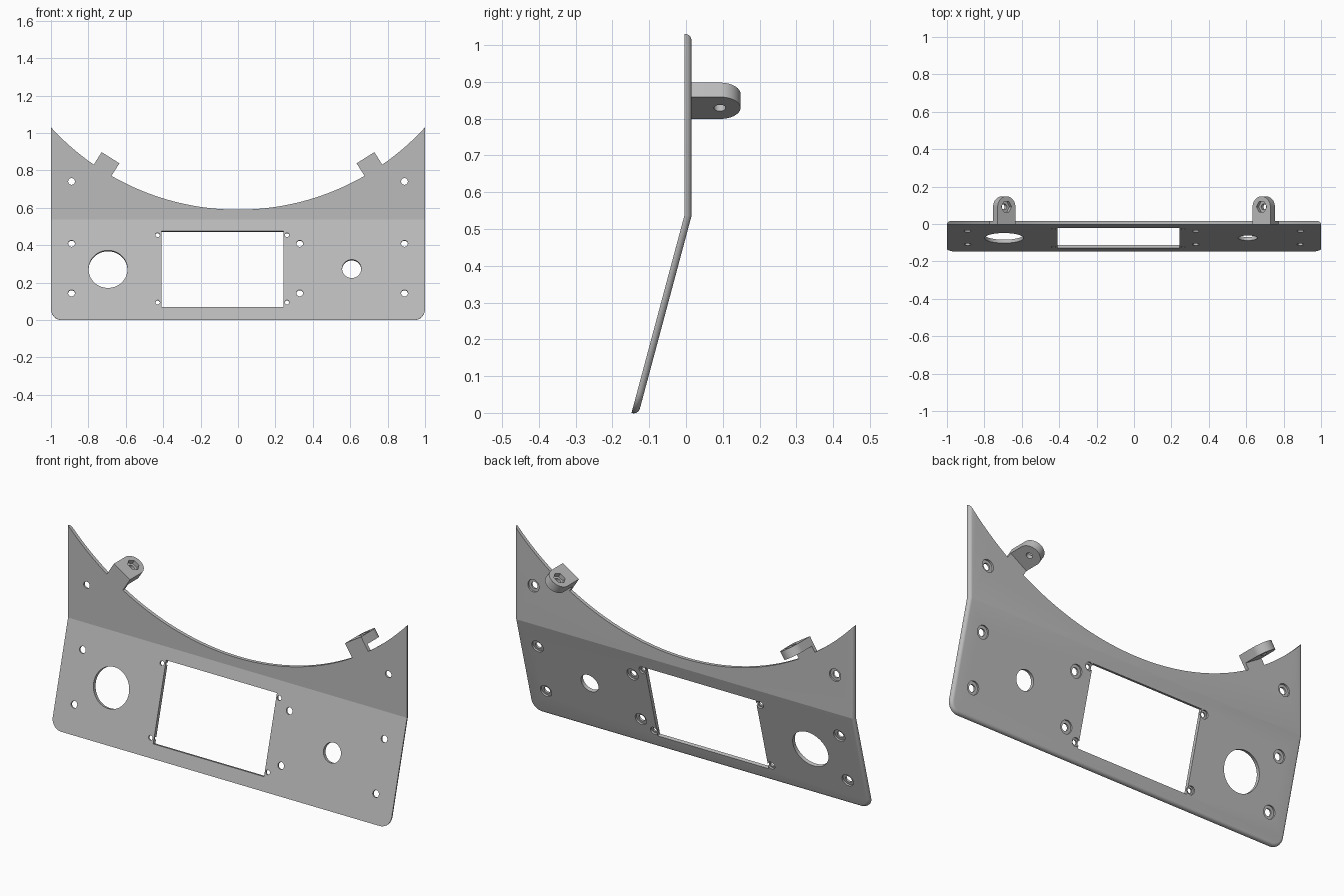
import bpy, bmesh
from math import sin, cos, tan, asin, sqrt, pi, radians
from mathutils import Matrix, Vector

if "Cube" in bpy.data.objects:
    bpy.data.objects.remove(bpy.data.objects["Cube"])

grey = bpy.data.materials.new("grey_plastic")
grey.use_nodes = True
tone = (0.5, 0.5, 0.5, 1)
grey.diffuse_color = tone
grey.node_tree.nodes["Principled BSDF"].inputs["Base Color"].default_value = tone

TILT = radians(15)             # lean of the lower panel
FRONT, FOLD = -0.004, 0.538    # front plane of the upper panel, fold height
THICK, ROUND = 0.019, 0.017    # plate thickness, rounding of the back rim
LENGTH = FOLD / cos(TILT)
CORNER = 0.06
ARC_R, ARC_Z = 1.356, 1.946    # concave top edge
LUG_ANGLE, LUG_R = radians(32.3), 1.2755
LUG_HALF, LUG_THICK, LUG_END = 0.056, 0.046, 0.148


def link(name, bm):
    bmesh.ops.recalc_face_normals(bm, faces=bm.faces)
    mesh = bpy.data.meshes.new(name)
    bm.to_mesh(mesh)
    bm.free()
    obj = bpy.data.objects.new(name, mesh)
    bpy.context.collection.objects.link(obj)
    mesh.materials.append(grey)
    return obj


def prism(name, points, low, high, frame):
    """Extrude a flat outline between two local heights."""
    bm = bmesh.new()
    a, b = [[bm.verts.new(frame @ Vector((x, y, z))) for x, y in points] for z in (low, high)]
    bm.faces.new(a)
    bm.faces.new(b)
    for i in range(len(a)):
        j = (i + 1) % len(a)
        bm.faces.new((a[i], a[j], b[j], b[i]))
    return link(name, bm)


def circle(r, n=40, cx=0, cy=0):
    return [(cx + r * cos(2 * pi * k / n), cy + r * sin(2 * pi * k / n)) for k in range(n)]


def cut(obj, points, low, high, frame):
    cutter = prism("cutter", points, low, high, frame)
    cutter.hide_render = True
    mod = obj.modifiers.new("cut", 'BOOLEAN')
    mod.operation, mod.solver, mod.object = 'DIFFERENCE', 'EXACT', cutter
    bpy.context.view_layer.objects.active = obj
    bpy.ops.object.modifier_apply(modifier=mod.name)
    bpy.data.objects.remove(cutter)


def axes(u, v, w, origin):
    m = Matrix((u, v, w)).transposed().to_4x4()
    m.translation = origin
    return m


def steps(a, b, n):
    return [a + (b - a) * k / n for k in range(n + 1)]


# --- plate outline in unfolded coordinates (x, distance above the fold) ---
def top_edge(inset):
    def arc(a, r=ARC_R, side=0):
        return (r * sin(a) + side * cos(a), ARC_Z - r * cos(a) + side * sin(a) - FOLD)
    tip, d = asin((1 - inset) / ARC_R), asin(LUG_HALF / ARC_R)
    right = [arc(a) for a in steps(tip, LUG_ANGLE + d, 8)]
    right += [arc(LUG_ANGLE, LUG_R, LUG_HALF), arc(LUG_ANGLE, LUG_R, -LUG_HALF)]
    middle = [arc(a) for a in steps(LUG_ANGLE - d, d - LUG_ANGLE, 40)]
    return right + middle + [(-x, s) for x, s in reversed(right)]


def bottom_edge(inset):
    r = CORNER - inset
    left = [(-(1 - CORNER) - r * cos(a), CORNER - LENGTH - r * sin(a)) for a in steps(0, pi / 2, 10)]
    return left + [(-x, s) for x, s in reversed(left)]


def place(x, s, d):
    """Fold the unfolded point, d behind the front surface."""
    if s == 0:
        return (x, FRONT + d, FOLD - d * tan(TILT / 2))
    if s > 0:
        return (x, FRONT + d, FOLD + s)
    return (x, FRONT + s * sin(TILT) + d * cos(TILT), FOLD + s * cos(TILT) - d * sin(TILT))


# --- bent plate: rings from the front rim round to the back rim ---
bm = bmesh.new()
levels = [(0, 0)] + [(THICK - ROUND + ROUND * sin(p), ROUND * (1 - cos(p))) for p in steps(0, pi / 2, 8)]
rings = []
for depth, inset in levels:
    top = top_edge(inset)
    outline = [(1 - inset, 0)] + top + [(inset - 1, 0)] + bottom_edge(inset)
    rings.append([bm.verts.new(place(x, s, depth)) for x, s in outline])
left_fold = len(top) + 1
for a, b in zip(rings, rings[1:]):
    for i in range(len(a)):
        j = (i + 1) % len(a)
        bm.faces.new((a[i], a[j], b[j], b[i]))
for ring in (rings[0], rings[-1]):
    bm.faces.new(ring[:left_fold + 1])
    bm.faces.new(ring[left_fold:] + ring[:1])
plate = link("bent_panel", bm)


# --- openings ---
def panel_frame(x, z):
    """Frame on the front surface, local z pointing backwards."""
    t = TILT if z < FOLD else 0
    y = FRONT - max(0, FOLD - z) * tan(TILT)
    return axes((1, 0, 0), (0, -sin(t), -cos(t)), (0, cos(t), -sin(t)), (x, y, z))


def opening(x, z, points):
    cut(plate, points, -0.05, 0.06, panel_frame(x, z))


def screw_hole(x, z, r, head):
    opening(x, z, circle(r))
    cut(plate, circle(head), THICK * 0.5, 0.05, panel_frame(x, z))


w, h = 0.327, 0.2025 / cos(TILT)
opening(-0.083, 0.2725, [(-w, -h), (w, -h), (w, h), (-w, h)])
opening(-0.695, 0.272, circle(0.104, 64))
opening(0.608, 0.274, circle(0.051, 48))
for x in (-0.89, 0.89):
    screw_hole(x, 0.741, 0.018, 0.033)
for z in (0.409, 0.144):
    for x in (-0.89, 0.33, 0.89):
        screw_hole(x, z, 0.018, 0.033)
for z in (0.455, 0.095):
    for x in (-0.43, 0.262):
        screw_hole(x, z, 0.012, 0.021)

# --- mounting lugs with a bolt hole and a hexagonal nut pocket ---
parts = [plate]
hole_y = LUG_END - LUG_HALF
for name, side in (("left_lug", 1), ("right_lug", -1)):
    a = side * LUG_ANGLE
    frame = axes((cos(a), 0, sin(a)), (0, 1, 0), (-sin(a), 0, cos(a)),
                 (LUG_R * sin(a), 0, ARC_Z - LUG_R * cos(a)))
    back = FRONT + THICK
    shape = [(-LUG_HALF, back), (LUG_HALF, back)]
    shape += [(LUG_HALF * cos(p), hole_y + LUG_HALF * sin(p)) for p in steps(0, pi, 24)]
    lug = prism(name, shape, -LUG_THICK, 0, frame)
    cut(lug, circle(0.016, 40, 0, hole_y), -0.1, 0.1, frame)
    cut(lug, circle(0.032, 6, 0, hole_y), -0.022, 0.1, frame)
    parts.append(lug)

# --- smooth the rounded surfaces, keep the fold and edges crisp ---
bpy.ops.object.select_all(action='DESELECT')
for obj in parts:
    obj.select_set(True)
bpy.context.view_layer.objects.active = plate
bpy.ops.object.shade_smooth_by_angle(angle=radians(12.5))
